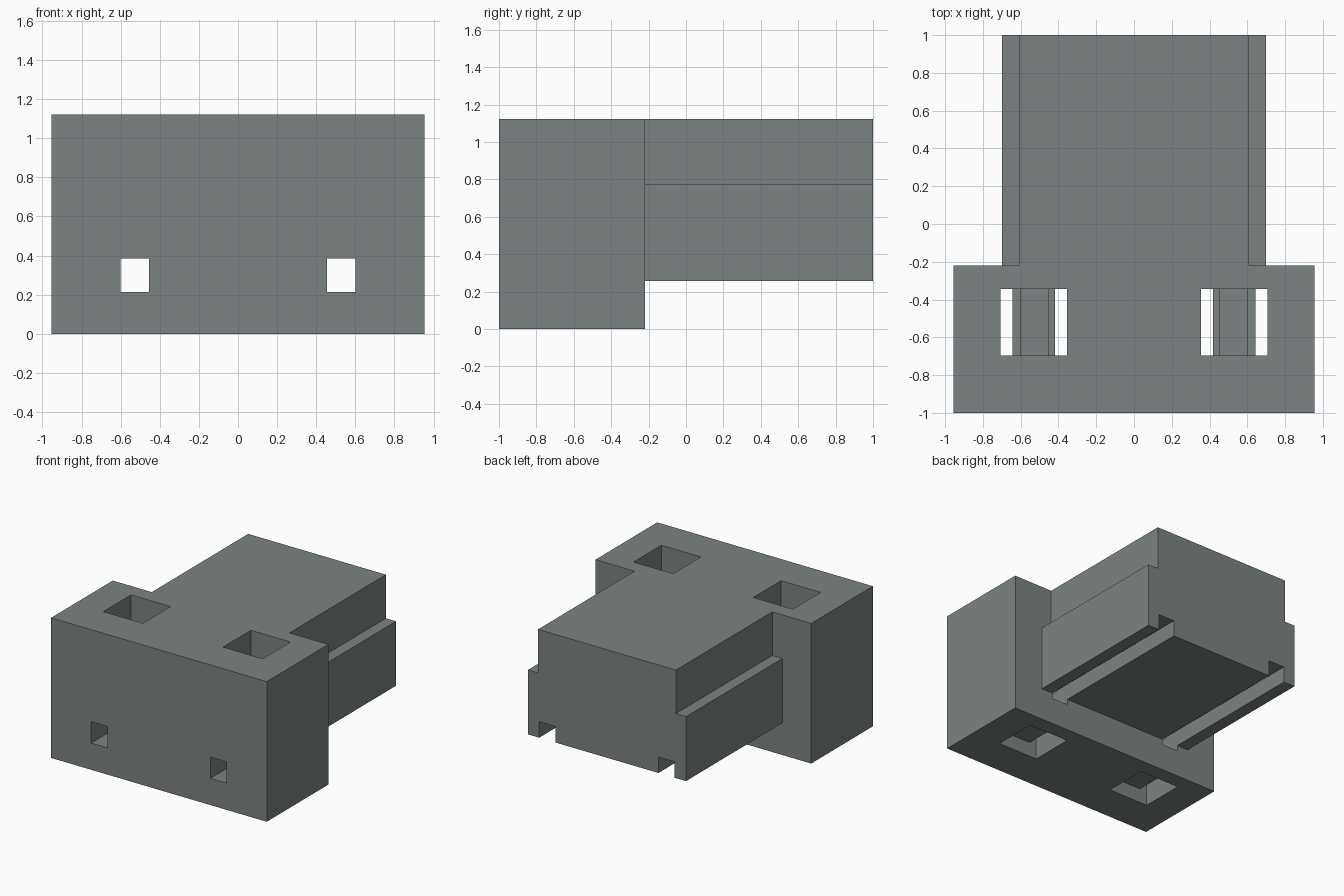
import bpy

if "Cube" in bpy.data.objects:
    bpy.data.objects.remove(bpy.data.objects["Cube"])

mat = bpy.data.materials.new("slate_grey")
mat.diffuse_color = (0.2, 0.23, 0.225, 1)
mat.use_nodes = True
mat.node_tree.nodes["Principled BSDF"].inputs["Base Color"].default_value = mat.diffuse_color


def box(name, x0, x1, y0, y1, z0, z1):
    bpy.ops.mesh.primitive_cube_add(size=1, location=((x0 + x1) / 2, (y0 + y1) / 2, (z0 + z1) / 2))
    ob = bpy.context.object
    ob.name = name
    ob.scale = (x1 - x0, y1 - y0, z1 - z0)
    bpy.ops.object.transform_apply(location=True, rotation=False, scale=True)
    ob.data.materials.append(mat)
    return ob


def combine(target, tool, op):
    """Apply an exact boolean and discard the tool."""
    bpy.context.view_layer.objects.active = target
    m = target.modifiers.new(op, 'BOOLEAN')
    m.operation, m.solver, m.object = op, 'EXACT', tool
    bpy.ops.object.modifier_apply(modifier=m.name)
    bpy.data.objects.remove(tool, do_unlink=True)


# Wide front block
body = box("housing", -0.955, 0.955, -1, -0.22, 0, 1.122)

# Rear plug: wide lower section with a narrower upper step
profile = [(-0.7, 0.257), (0.7, 0.257), (0.7, 0.773), (0.61, 0.773),
           (0.61, 1.122), (-0.61, 1.122), (-0.61, 0.773), (-0.7, 0.773)]
n = len(profile)
mesh = bpy.data.meshes.new("rear_plug")
mesh.from_pydata([(x, y, z) for y in (-0.28, 1) for x, z in profile], [],
                 [list(range(n)), list(range(2 * n - 1, n - 1, -1))]
                 + [[i, i + n, (i + 1) % n + n, (i + 1) % n] for i in range(n)])
mesh.materials.append(mat)
plug = bpy.data.objects.new("rear_plug", mesh)
bpy.context.collection.objects.link(plug)
bpy.context.view_layer.update()
combine(body, plug, 'UNION')

for s in (-1, 1):
    def side_box(name, a, b, *rest):
        return box(name, min(s * a, s * b), max(s * a, s * b), *rest)
    # Vertical shaft
    combine(body, side_box("shaft", 0.355, 0.706, -0.696, -0.344, -0.1, 1.3), 'DIFFERENCE')
    # Bar bridging the shaft
    combine(body, side_box("bar", 0.418, 0.643, -0.72, -0.32, 0.115, 0.375), 'UNION')
    # Lengthwise channel, open underneath at the rear
    combine(body, side_box("channel", 0.456, 0.6, -1.1, 1.1, 0.214, 0.385), 'DIFFERENCE')

body.data.materials.clear()
body.data.materials.append(mat)
for p in body.data.polygons:
    p.material_index = 0
    p.use_smooth = False
